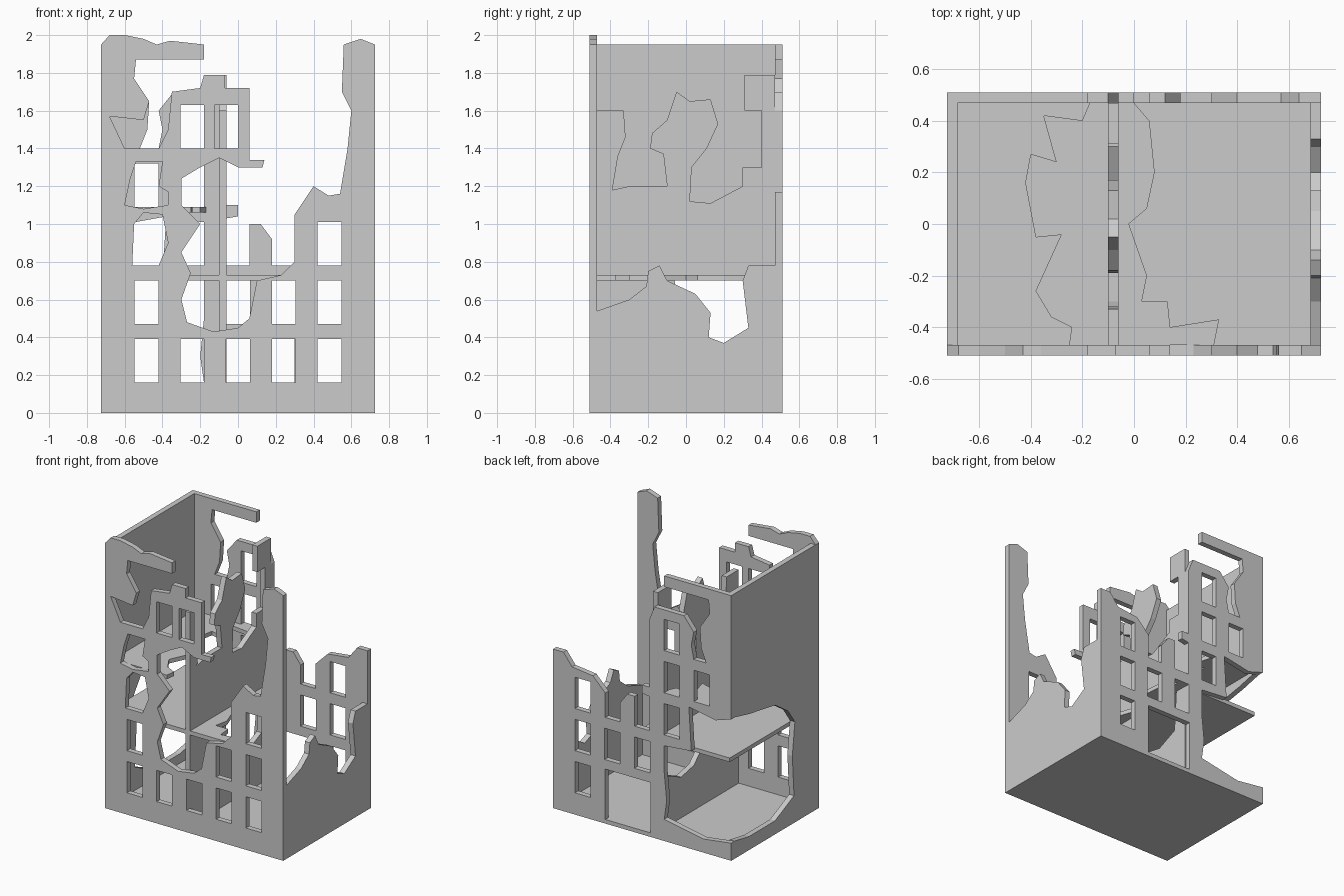
import bpy
import bmesh
from math import pi
from mathutils import Euler, Matrix

default_cube = bpy.data.objects.get("Cube")
if default_cube:
    bpy.data.objects.remove(default_cube, do_unlink=True)

# One plain concrete colour
concrete = bpy.data.materials.new("concrete_grey")
concrete.use_nodes = True
grey = (.6, .6, .6, 1)
concrete.diffuse_color = grey
concrete.node_tree.nodes["Principled BSDF"].inputs["Base Color"].default_value = grey

# Orientation of each flat panel
QUARTER_TURN = pi / 2
FACING_FRONT = Euler((QUARTER_TURN, 0, 0))
FACING_SIDE = Euler((QUARTER_TURN, 0, QUARTER_TURN))
LYING_FLAT = Euler()

# Main dimensions of the building
EDGE = .725
DEPTH = .47
TOP = 1.95
WALL = .04
SLAB = .03
INNER_EDGE = EDGE - WALL
WALL_CENTRE = DEPTH + WALL / 2
SIDE_CENTRE = EDGE - WALL / 2
PARTITION_X = -.08
MIDDLE_FLOOR = .7
UPPER_FLOOR = 1.06

# Regular window grid
COLUMN_SPACING = .242
ROW_SPACING = .31
FIRST_SILL = .16
WINDOW_WIDTH = .126
WINDOW_HEIGHT = .23


def rectangle(left, right, bottom, top):
    return [(left, bottom), (right, bottom), (right, top), (left, top)]


def window(column, row):
    """Window opening; column zero is the middle one, row zero the lowest."""
    centre = column * COLUMN_SPACING
    sill = FIRST_SILL + row * ROW_SPACING
    return rectangle(centre - WINDOW_WIDTH / 2, centre + WINDOW_WIDTH / 2,
                     sill, sill + WINDOW_HEIGHT)


def make_panel(name, outline, orientation, location, thickness=WALL, holes=()):
    """Fill an outline, leave its holes open and give it thickness."""
    curve = bpy.data.curves.new(name + "_profile", "CURVE")
    curve.dimensions = "2D"
    curve.fill_mode = "BOTH"
    curve.extrude = thickness / 2
    for loop in [outline, *holes]:
        spline = curve.splines.new("POLY")
        spline.points.add(len(loop) - 1)
        for point, (across, along) in zip(spline.points, loop):
            point.co = (across, along, 0, 1)
        spline.use_cyclic_u = True
    profile = bpy.data.objects.new(name + "_profile", curve)
    mesh = bpy.data.meshes.new_from_object(profile)
    bpy.data.objects.remove(profile, do_unlink=True)
    bpy.data.curves.remove(curve)

    # Weld the caps to the rim so that the panel is one closed solid
    bm = bmesh.new()
    bm.from_mesh(mesh)
    bmesh.ops.remove_doubles(bm, verts=bm.verts, dist=.001)
    bmesh.ops.recalc_face_normals(bm, faces=bm.faces)
    for face in bm.faces:
        face.smooth = False
        face.material_index = 0
    bm.to_mesh(mesh)
    bm.free()

    mesh.name = name
    mesh.materials.clear()
    mesh.materials.append(concrete)
    mesh.transform(Matrix.Translation(location) @ orientation.to_matrix().to_4x4())
    panel = bpy.data.objects.new(name, mesh)
    bpy.context.scene.collection.objects.link(panel)


def make_floor(name, outline, underside):
    make_panel(name, outline, LYING_FLAT, (0, 0, underside + SLAB / 2), thickness=SLAB)


# Overhanging arm of masonry left at the top of the front and back walls
broken_arm = [(-.47, 1.65), (-.55, 1.77), (-.54, 1.87), (-.18, 1.87), (-.18, TOP)]

# Front wall: a tall pier, a broken middle and an upper window block
front_outline = [
    (-EDGE, 0), (EDGE, 0), (EDGE, TOP), (.65, 1.98), (.56, TOP), (.55, 1.7),
    (.6, 1.6), (.58, 1.4), (.54, 1.16), (.48, 1.15), (.4, 1.2), (.3, 1.05),
    (.3, .8), (.23, .73), (.1, .7), (.06, .5), (0, .45), (-.13, .43), (-.27, .48),
    (-.3, .6), (-.25, .74), (-.3, .85), (-.2, 1), (-.3, 1.1), (-.3, 1.24),
    (-.2, 1.3), (-.1, 1.35), (0, 1.3), (.13, 1.3), (.14, 1.34), (.06, 1.34),
    (.06, 1.72), (-.07, 1.72), (-.07, 1.79), (-.18, 1.79), (-.2, 1.72), (-.35, 1.7),
    (-.37, 1.5), (-.42, 1.4), (-.6, 1.4), (-.68, 1.57), (-.5, 1.55), *broken_arm,
    (-.36, 1.97), (-.43, TOP), (-.5, 1.98), (-.6, 2), (-.68, 2), (-EDGE, TOP),
]
blown_window = [(-.56, .78), (-.42, .78), (-.37, .9), (-.4, 1.05), (-.5, 1.06), (-.55, 1)]
star_shaped_hole = [(-.6, 1.1), (-.5, 1.08), (-.37, 1.1), (-.37, 1.17), (-.42, 1.2),
                    (-.4, 1.33), (-.54, 1.33), (-.57, 1.24)]
front_holes = [window(column, 0) for column in range(-2, 3)]
front_holes += [window(-2, 1), window(1, 1), window(2, 1), window(2, 2), window(-1, 4)]
front_holes += [rectangle(-.125, 0, 1.4, 1.63), blown_window, star_shaped_hole]
make_panel("front_wall", front_outline, FACING_FRONT, (0, -WALL_CENTRE, 0),
           holes=front_holes)

# Back wall: low on one side, high on the other above a blown-out corner
back_outline = [
    (-EDGE, 0), (EDGE, 0), (EDGE, 1.17), (.64, 1.17), (.57, 1.08), (.4, 1.06),
    (.3, .96), (.3, .78), (.18, .78), (.18, .92), (.12, 1), (.06, 1), (.06, .78),
    (-.06, .78), (-.06, 1.03), (0, 1.04), (0, 1.1), (-.06, 1.1), (-.06, 1.6),
    (-.1, 1.7), (-.34, 1.7), (-.42, 1.6), (-.4, 1.5), (-.42, 1.4), (-.52, 1.4),
    (-.48, 1.5), *broken_arm, (-EDGE, TOP), (-EDGE, 1.04), (-.6, 1), (-.38, 1.04),
    (-.4, .72), (-.18, .7), (-.18, .5), (-.2, .3), (-.18, .16), (-.5, .1), (-EDGE, .13),
]
doorway = rectangle(-.07, .3, SLAB, .4)
back_holes = [window(column, 1) for column in range(3)]
back_holes += [window(2, 0), window(2, 2), window(-1, 2)]
back_holes += [window(-2, 3), window(-1, 3), window(-1, 4), doorway]
make_panel("back_wall", back_outline, FACING_FRONT, (0, WALL_CENTRE, 0),
           holes=back_holes)

# Left wall: broken down to the ground storey
left_outline = [
    (-DEPTH, 0), (DEPTH, 0), (DEPTH, .78), (.33, .78), (.3, .7), (.33, .45), (.2, .37),
    (.12, .4), (.13, .53), (.05, .63), (-.1, .7), (-.14, .78), (-.2, .75), (-.21, .67),
    (-.3, .6), (-DEPTH, .54),
]
make_panel("left_wall", left_outline, FACING_SIDE, (SIDE_CENTRE, 0, 0))

# Right wall: full height with a breach at the rear corner
right_outline = [
    (-DEPTH, 0), (DEPTH, 0), (DEPTH, .13), (.3, .1), (0, .1), (-.22, .2), (-.2, .5),
    (-.23, .74), (-.15, .85), (0, .95), (.3, 1), (DEPTH, 1.04), (DEPTH, TOP),
    (-DEPTH, TOP),
]
make_panel("right_wall", right_outline, FACING_SIDE, (-SIDE_CENTRE, 0, 0))

# Inner partition: ragged upper storeys, and a ground storey with a breach
upper_partition_outline = [
    (-DEPTH, MIDDLE_FLOOR), (DEPTH, MIDDLE_FLOOR), (DEPTH, 1.79), (.31, 1.79),
    (.31, 1.6), (.4, 1.6), (.4, 1.3), (.3, 1.3), (.3, 1.2), (.13, 1.11), (.02, 1.12),
    (.03, 1.3), (.11, 1.4), (.17, 1.53), (.13, 1.66), (.02, 1.65), (-.05, 1.7),
    (-.1, 1.55), (-.18, 1.48), (-.19, 1.4), (-.12, 1.37), (-.1, 1.2), (-.3, 1.2),
    (-.39, 1.18), (-.36, 1.36), (-.32, 1.46), (-.33, 1.6), (-DEPTH, 1.6),
]
lower_partition_outline = [
    (-DEPTH, SLAB), (DEPTH, SLAB), (DEPTH, MIDDLE_FLOOR), (.38, MIDDLE_FLOOR), (.36, .4),
    (.2, .33), (.05, .36), (-.04, .45), (-.06, MIDDLE_FLOOR), (-DEPTH, MIDDLE_FLOOR),
]
make_panel("upper_partition", upper_partition_outline, FACING_SIDE, (PARTITION_X, 0, 0))
make_panel("lower_partition", lower_partition_outline, FACING_SIDE, (PARTITION_X, 0, 0))

# Ground slab and the two broken storey floors
make_floor("ground_slab", rectangle(-INNER_EDGE, INNER_EDGE, -DEPTH, DEPTH), 0)
middle_floor_outline = [
    (-INNER_EDGE, -DEPTH), (.31, -DEPTH), (.33, -.37), (.14, -.4), (.13, -.3),
    (.03, -.3), (.05, -.2), (-.02, 0), (.05, .06), (.08, .2), (.06, .4), (0, DEPTH),
    (-INNER_EDGE, DEPTH),
]
make_floor("middle_floor", middle_floor_outline, MIDDLE_FLOOR)
upper_floor_outline = [
    (-INNER_EDGE, -DEPTH), (-.25, -DEPTH), (-.24, -.4), (-.32, -.36), (-.38, -.26),
    (-.28, -.04), (-.38, -.05), (-.42, .16), (-.4, .27), (-.3, .24), (-.35, .42),
    (-.2, .4), (-.17, DEPTH), (-INNER_EDGE, DEPTH),
]
make_floor("upper_floor", upper_floor_outline, UPPER_FLOOR)
